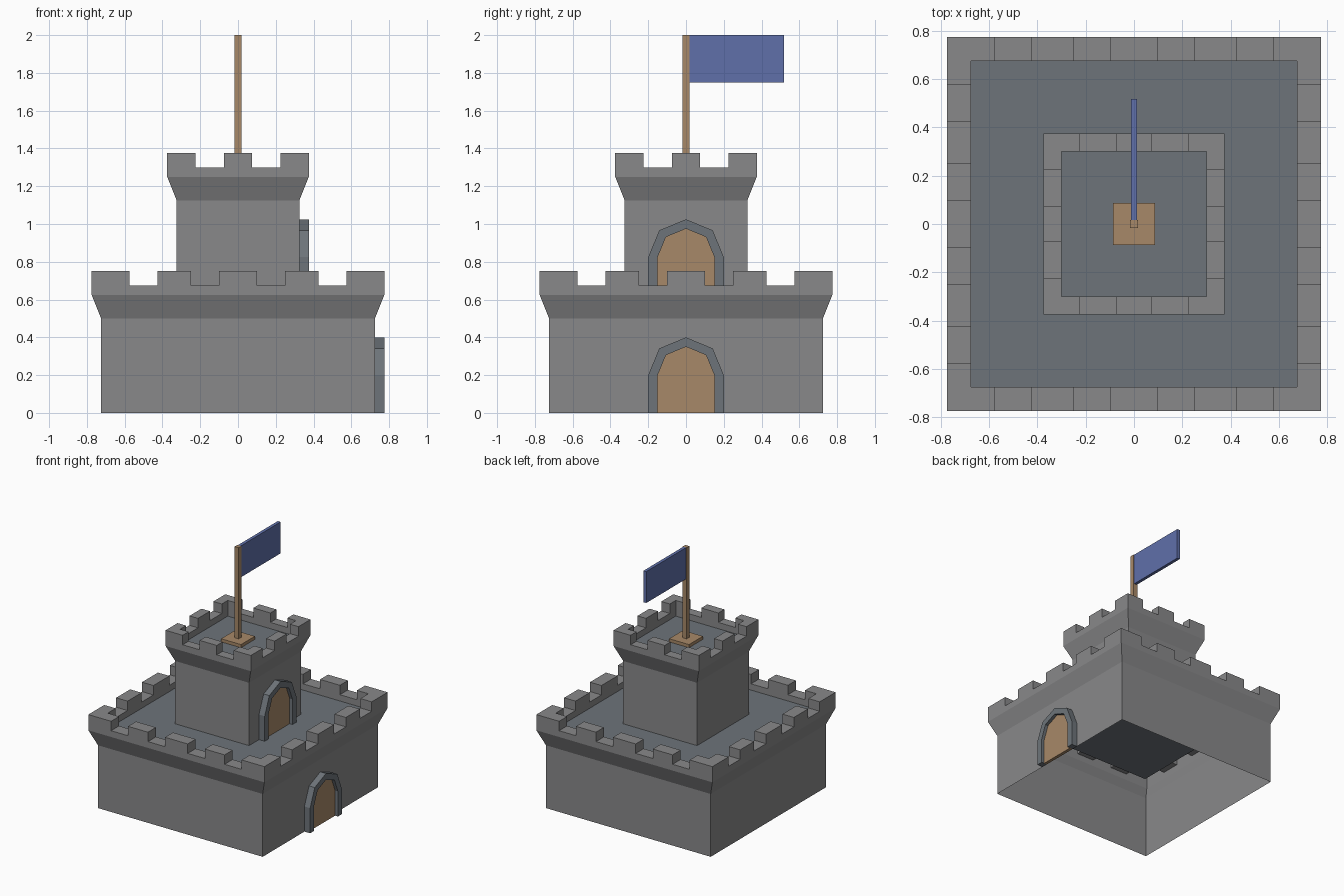
import bpy, bmesh, math

if "Cube" in bpy.data.objects:
    bpy.data.objects.remove(bpy.data.objects["Cube"])


def material(name, rgb):
    m = bpy.data.materials.new(name)
    m.diffuse_color = (*rgb, 1)
    m.use_nodes = True
    m.node_tree.nodes["Principled BSDF"].inputs["Base Color"].default_value = m.diffuse_color
    return m


STONE = material("stone", (0.25, 0.25, 0.255))
SLATE = material("slate", (0.155, 0.175, 0.195))
WOOD = material("wood", (0.39, 0.25, 0.14))
CLOTH = material("cloth", (0.115, 0.16, 0.40))


def finish(bm, name, mat):
    bmesh.ops.remove_doubles(bm, verts=bm.verts, dist=1e-4)
    bmesh.ops.dissolve_limit(bm, angle_limit=math.radians(1),
                             verts=bm.verts, edges=bm.edges)
    bmesh.ops.recalc_face_normals(bm, faces=bm.faces)
    me = bpy.data.meshes.new(name)
    bm.to_mesh(me)
    bm.free()
    me.materials.append(mat)
    ob = bpy.data.objects.new(name, me)
    bpy.context.collection.objects.link(ob)
    return ob


def face(bm, pts):
    return bm.faces.new([bm.verts.new(p) for p in pts])


def box(name, lo, hi, mat):
    bm = bmesh.new()
    bmesh.ops.create_cube(bm, size=1)
    for v in bm.verts:
        v.co = [hi[i] if v.co[i] > 0 else lo[i] for i in range(3)]
    return finish(bm, name, mat)


# Heights above each storey's base: flare start, floor, notch, merlon top
FLARE, FLOOR, NOTCH, TOP = 0.5, 0.625, 0.675, 0.75


def storey(name, base, wall, rim, inner, cuts):
    """Open-bottomed square tower with a flared, notched parapet and a floor."""
    half = sorted(set(cuts + [inner, rim]))
    grid = [-c for c in reversed(half)] + half
    n = len(grid) - 1

    def height(i, j):
        if not (0 <= i < n and 0 <= j < n):
            return FLOOR
        x, y = (abs(grid[k] + grid[k + 1]) / 2 for k in (i, j))
        if max(x, y) < inner:
            return FLOOR
        # merlons and notches alternate outwards from the middle
        return TOP if sum(c < min(x, y) for c in cuts) % 2 == 0 else NOTCH

    bm = bmesh.new()
    for i in range(n):
        for j in range(n):
            h = height(i, j)
            if h == FLOOR:
                continue
            x0, x1, y0, y1 = grid[i], grid[i + 1], grid[j], grid[j + 1]
            c = [(x0, y0), (x1, y0), (x1, y1), (x0, y1)]
            face(bm, [(*p, base + h) for p in c])
            for k, (di, dj) in enumerate([(0, -1), (1, 0), (0, 1), (-1, 0)]):
                p, q = c[k], c[(k + 1) % 4]
                low = height(i + di, j + dj)
                strips = [(a, b, 1, 1) for a, b in ((FLOOR, NOTCH), (NOTCH, TOP))
                          if low <= a and b <= h]
                # outer sides continue down through the flare and the wall
                if not (0 <= i + di < n and 0 <= j + dj < n):
                    s = wall / rim
                    strips += [(FLARE, FLOOR, s, 1), (0, FLARE, s, s)]
                for a, b, sa, sb in strips:
                    face(bm, [(p[0] * sa, p[1] * sa, base + a),
                              (q[0] * sa, q[1] * sa, base + a),
                              (q[0] * sb, q[1] * sb, base + b),
                              (p[0] * sb, p[1] * sb, base + b)])
    finish(bm, name + "_walls", STONE)

    bm = bmesh.new()
    z = base + FLOOR
    f = face(bm, [(-inner, -inner, z), (inner, -inner, z),
                  (inner, inner, z), (-inner, inner, z)])
    ob = finish(bm, name + "_floor", SLATE)
    if ob.data.polygons[0].normal.z < 0:
        ob.data.flip_normals()


def arch(r):
    """Door outline (y, z): straight jambs and a four-sided round head."""
    head = [(r * math.cos(math.pi * k / 4), 0.2 + r * math.sin(math.pi * k / 4))
            for k in range(5)]
    return [(r, 0)] + head + [(-r, 0)]


def doorway(name, x, z):
    out, inn = arch(0.2), arch(0.15)
    # stone surround
    bm = bmesh.new()
    loops = [(out, x), (out, x + 0.05), (inn, x + 0.05), (inn, x)]
    rings = [[bm.verts.new((d, p[0], z + p[1])) for p in o] for o, d in loops]
    for a, b in zip(rings, rings[1:]):
        for k in range(len(out) - 1):
            bm.faces.new((a[k], a[k + 1], b[k + 1], b[k]))
    for k in (0, -1):
        bm.faces.new([r[k] for r in rings])
    finish(bm, name + "_surround", SLATE)
    # wooden door, set back from the surround
    bm = bmesh.new()
    f = face(bm, [(x + 0.025, y, z + h) for y, h in inn])
    bottom = [(x, 0.15, z), (x, -0.15, z),
              (x + 0.025, -0.15, z), (x + 0.025, 0.15, z)]
    face(bm, bottom)
    finish(bm, name + "_panel", WOOD)


# Two storeys, each with a door on the right side
storey("lower_tower", 0, 0.725, 0.775, 0.675, [0.1, 0.25, 0.425, 0.575])
storey("upper_tower", 0.625, 0.325, 0.375, 0.3, [0.075, 0.225])
doorway("lower_door", 0.725, 0)
doorway("upper_door", 0.325, 0.625)

# Flag on a pole with a square foot
P, T = 0.0175, 0.0125
box("pole_foot", (-0.0875, -0.0875, 1.25), (0.0875, 0.0875, 1.275), WOOD)
box("flag_pole", (-P, -P, 1.275), (P, P, 2), WOOD)
box("flag", (-T, P, 1.75), (T, P + 0.5, 2), CLOTH)
